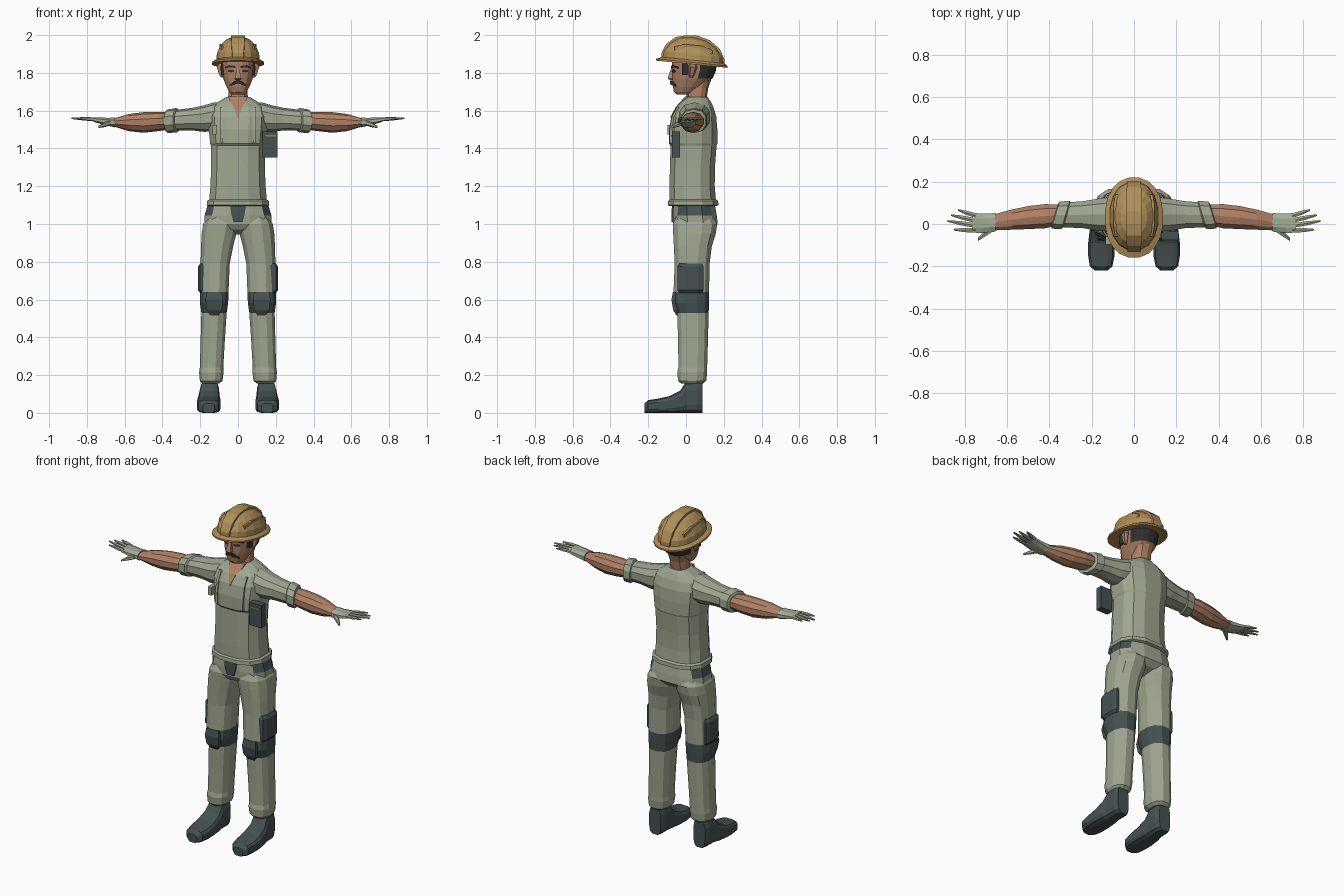
import bpy, bmesh, math
from mathutils import Vector

cube = bpy.data.objects.get("Cube")
if cube:
    bpy.data.objects.remove(cube, do_unlink=True)


def material(name, rgb):
    m = bpy.data.materials.new(name)
    m.use_nodes = True
    m.diffuse_color = (*rgb, 1)
    bsdf = next(n for n in m.node_tree.nodes if n.type == 'BSDF_PRINCIPLED')
    bsdf.inputs['Base Color'].default_value = (*rgb, 1)
    bsdf.inputs['Roughness'].default_value = 0.9
    return m


SAGE = material("sage cloth", (0.35, 0.385, 0.28))
GLOVE = material("glove cloth", (0.37, 0.41, 0.30))
DARK = material("dark slate", (0.062, 0.082, 0.083))
SKIN = material("skin", (0.43, 0.215, 0.13))
YELLOW = material("helmet ochre", (0.43, 0.275, 0.10))
HAIR = material("dark hair", (0.03, 0.03, 0.028))
ORANGE = material("orange trim", (0.40, 0.20, 0.04))


def loft(name, axis, rings, mats, n=12, p=2.4, side=1, warp=None, rule=None):
    """Skin rings (t, a0, a1, b0, b1) along an axis; a and b are the section's extents."""
    bm = bmesh.new()
    ang = [2 * math.pi * (i + 0.5) / n for i in range(n)]
    curve = lambda v: math.copysign(abs(v) ** (2 / p), v)
    unit = [(curve(math.cos(a)), curve(math.sin(a))) for a in ang]
    mx, my = max(u for u, _ in unit), max(v for _, v in unit)
    loops = []
    for t, a0, a1, b0, b1 in rings:
        loop = []
        for u, v in unit:
            a = (a0 + a1) / 2 + u / mx * (a1 - a0) / 2
            b = (b0 + b1) / 2 + v / my * (b1 - b0) / 2
            co = Vector({'x': (t, a, b), 'y': (a, t, b), 'z': (a, b, t)}[axis])
            if warp:
                co = warp(co)
            co.x *= side
            loop.append(bm.verts.new(co))
        loops.append(loop)
    for lo, hi in zip(loops, loops[1:]):
        for i in range(n):
            j = (i + 1) % n
            bm.faces.new((lo[i], lo[j], hi[j], hi[i]))
    bm.faces.new(loops[0])
    bm.faces.new(loops[-1])
    bmesh.ops.recalc_face_normals(bm, faces=bm.faces)
    if rule:
        bm.normal_update()
        for f in bm.faces:
            f.material_index = rule(f.calc_center_median(), f.normal)
    me = bpy.data.meshes.new(name)
    bm.to_mesh(me)
    bm.free()
    for m in (mats if isinstance(mats, list) else [mats]):
        me.materials.append(m)
    ob = bpy.data.objects.new(name, me)
    bpy.context.collection.objects.link(ob)
    return ob


def box(name, x0, x1, y0, y1, z0, z1, mat, side=1):
    return loft(name, 'z', [(z0, x0, x1, y0, y1), (z1, x0, x1, y0, y1)], mat, n=4, side=side)


def sym(rows):
    """Rings (z, half width, y0, y1) that are symmetric about x = 0."""
    return [(z, -w, w, y0, y1) for z, w, y0, y1 in rows]


# Shirt with a flared hem
loft("shirt", 'z', sym([
    (1.095, .155, -.085, .16), (1.10, .166, -.097, .172), (1.122, .163, -.095, .17),
    (1.13, .152, -.087, .158), (1.20, .146, -.088, .152), (1.30, .142, -.085, .153),
    (1.415, .143, -.082, .162), (1.425, .147, -.09, .166), (1.50, .155, -.09, .166),
    (1.57, .16, -.077, .16), (1.62, .145, -.05, .145), (1.65, .10, -.022, .13),
    (1.672, .062, .0, .115)]), SAGE, p=2.6)
# Open neckline and chest flap seams
loft("open_neckline", 'z', sym([(1.56, .002, -.083, -.07), (1.57, .006, -.081, -.07),
     (1.62, .022, -.054, -.04), (1.65, .042, -.027, -.01), (1.674, .05, -.006, .02)]), SKIN, n=4)
for s, nm in ((1, "left"), (-1, "right")):
    loft(nm + "_vest_strap", 'z', [(1.43, .078, .092, -.088, -.07), (1.50, .08, .094, -.087, -.07),
         (1.57, .08, .094, -.074, -.05), (1.62, .08, .094, -.047, -.02)], SAGE, n=4, side=s)

# Trousers: pelvis
loft("pelvis", 'z', sym([
    (.945, .05, .0, .08), (.97, .12, -.05, .14), (1.0, .178, -.068, .168),
    (1.045, .177, -.07, .163), (1.12, .155, -.065, .15)]), [SAGE, DARK], p=2.5,
    rule=lambda c, n: int(c.z > 1.045 and abs(n.x) > .6))
loft("fly_panel", 'z', sym([(1.01, .022, -.077, -.068), (1.05, .036, -.077, -.068),
     (1.11, .042, -.074, -.066)]), DARK, n=4)

# Head and neck
loft("neck", 'z', sym([(1.63, .062, .0, .115), (1.67, .052, .002, .11),
     (1.72, .05, .01, .118), (1.77, .055, .02, .135)]), SKIN, n=10)
loft("head", 'z', sym([
    (1.685, .034, -.048, .02), (1.70, .047, -.064, .05), (1.725, .06, -.069, .085),
    (1.77, .078, -.072, .14), (1.81, .086, -.072, .158), (1.85, .09, -.075, .163),
    (1.89, .09, -.07, .16)]), [SKIN, HAIR], n=16,
    rule=lambda c, n: int(c.y > .06 and c.z > 1.77))
loft("nose", 'z', sym([(1.762, .013, -.086, -.06), (1.77, .018, -.096, -.06),
     (1.785, .014, -.093, -.06), (1.825, .008, -.078, -.06)]), SKIN, n=4)
loft("moustache", 'x', [
    (-.045, -.058, -.035, 1.728, 1.738), (-.02, -.081, -.05, 1.738, 1.757),
    (0, -.086, -.05, 1.745, 1.76), (.02, -.081, -.05, 1.738, 1.757),
    (.045, -.058, -.035, 1.728, 1.738)], HAIR, n=4)
for s, nm in ((1, "left"), (-1, "right")):
    loft(nm + "_brow", 'x', [(.014, -.079, -.06, 1.826, 1.836), (.045, -.07, -.05, 1.829, 1.841),
         (.068, -.048, -.03, 1.824, 1.832)], HAIR, n=4, side=s)
    loft(nm + "_eye", 'x', [(.022, -.074, -.06, 1.805, 1.813), (.038, -.069, -.05, 1.803, 1.817),
         (.054, -.06, -.04, 1.806, 1.813)], HAIR, n=4, side=s)
    box(nm + "_sideburn", .07, .089, -.02, .014, 1.79, 1.85, HAIR, s)
    loft(nm + "_ear", 'z', [(1.775, .075, .09, .018, .035), (1.79, .075, .10, .015, .045),
         (1.83, .075, .112, .015, .06), (1.85, .075, .10, .02, .055)], SKIN, n=6, side=s)

# Helmet, tilted slightly back
tilt = lambda v: Vector((v.x, v.y, v.z - .1 * (v.y - .03)))
loft("helmet_dome", 'z', sym([
    (1.85, .115, -.127, .20), (1.90, .112, -.12, .195), (1.945, .092, -.09, .165),
    (1.975, .062, -.05, .12), (1.99, .03, -.01, .07)]), YELLOW, n=16, p=2.2, warp=tilt)
loft("helmet_brim", 'z', sym([
    (1.868, .117, -.128, .202), (1.856, .137, -.158, .219), (1.846, .137, -.158, .219),
    (1.850, .11, -.12, .19)]), YELLOW, n=20, p=2.2, warp=tilt)
loft("helmet_ridge", 'y', [
    (-.13, -.03, .03, 1.86, 1.89), (-.105, -.034, .034, 1.90, 1.939),
    (-.055, -.036, .036, 1.94, 1.981), (.0, -.036, .036, 1.96, 1.996),
    (.06, -.036, .036, 1.96, 2.0), (.125, -.036, .036, 1.94, 1.983),
    (.178, -.034, .034, 1.90, 1.943), (.204, -.03, .03, 1.86, 1.89)], YELLOW, n=4, warp=tilt)
for s, nm in ((1, "left"), (-1, "right")):
    loft(nm + "_helmet_rib", 'y', [(-.06, .076, .088, 1.91, 1.93), (-.01, .082, .097, 1.92, 1.948),
         (.09, .082, .097, 1.92, 1.948), (.14, .076, .088, 1.91, 1.93)], YELLOW, n=4, side=s, warp=tilt)

# Arms, hands, legs and boots on both sides
slant = lambda v: Vector((v.x - .3 * (v.y - .04), v.y, v.z))
fingers = [("little", .04, .832, .066), ("ring", .017, .866, .042),
           ("middle", -.007, .882, .014), ("index", -.03, .852, -.027)]
for s, nm in ((1, "left"), (-1, "right")):
    loft(nm + "_sleeve", 'x', [
        (.08, -.01, .11, 1.52, 1.645), (.13, -.035, .125, 1.49, 1.643), (.18, -.03, .118, 1.488, 1.628),
        (.24, -.02, .108, 1.495, 1.615), (.34, -.015, .10, 1.495, 1.603)], SAGE, n=10, side=s)
    loft(nm + "_sleeve_cuff", 'x', [
        (.318, -.012, .098, 1.495, 1.605), (.325, -.024, .11, 1.484, 1.614),
        (.372, -.022, .106, 1.482, 1.607), (.376, -.01, .095, 1.495, 1.596)],
        SAGE, n=10, side=s, warp=slant)
    loft(nm + "_forearm", 'x', [
        (.33, .0, .09, 1.505, 1.59), (.42, -.02, .094, 1.492, 1.594), (.50, -.024, .085, 1.483, 1.592),
        (.58, -.027, .068, 1.492, 1.582), (.66, -.03, .046, 1.517, 1.558), (.69, -.028, .04, 1.522, 1.556)],
        SKIN, n=10, p=2.1, side=s)
    loft(nm + "_glove", 'x', [
        (.655, -.036, .052, 1.512, 1.564), (.68, -.038, .05, 1.518, 1.562),
        (.72, -.042, .05, 1.528, 1.563), (.765, -.041, .052, 1.541, 1.565)], GLOVE, n=8, side=s)
    for fn, y, tx, ty in fingers:
        mx, my = (.755 + tx) / 2, (y + ty) / 2
        loft(f"{nm}_{fn}_finger", 'x', [
            (.75, y - .011, y + .011, 1.543, 1.563), (mx, my - .010, my + .010, 1.548, 1.566),
            (tx, ty - .004, ty + .004, 1.556, 1.563)], GLOVE, n=6, side=s)
    loft(nm + "_thumb", 'x', [
        (.675, -.04, -.01, 1.522, 1.55), (.705, -.06, -.03, 1.513, 1.54),
        (.738, -.08, -.066, 1.508, 1.52)], GLOVE, n=6, side=s)

    loft(nm + "_trouser_leg", 'z', [
        (.155, .10, .19, -.025, .09), (.17, .082, .202, -.042, .107), (.215, .076, .206, -.046, .112),
        (.24, .078, .202, -.04, .112), (.38, .07, .198, -.042, .116), (.53, .06, .194, -.046, .12),
        (.585, .052, .202, -.07, .122), (.64, .05, .2, -.066, .122), (.79, .044, .198, -.06, .125),
        (.88, .026, .196, -.064, .136), (.95, .008, .192, -.068, .158), (1.0, .0, .184, -.07, .165),
        (1.04, .02, .16, -.05, .14)], [SAGE, DARK], n=12, side=s,
        rule=lambda c, n: int(.53 < c.z < .64))
    front = -.045 if s > 0 else -.03
    loft(nm + "_thigh_pad", 'z', [
        (.635, .155, .20, front + .01, .085), (.65, .155, .211, front, .092),
        (.775, .15, .211, front, .092), (.792, .15, .20, front + .01, .085)], DARK, n=8, p=4, side=s)
    loft(nm + "_knee_pad", 'z', [
        (.515, .105, .145, -.05, -.03), (.545, .085, .165, -.068, -.03),
        (.60, .08, .172, -.077, -.03), (.64, .085, .165, -.069, -.03)], DARK, n=4, side=s)
    loft(nm + "_boot", 'y', [
        (-.22, .125, .185, 0, .05), (-.20, .102, .209, 0, .068), (-.15, .092, .217, 0, .075),
        (-.09, .092, .217, 0, .088), (-.03, .097, .21, 0, .118), (.0, .10, .202, 0, .165),
        (.06, .10, .2, 0, .17), (.087, .112, .188, 0, .165)], DARK, n=12, p=3.6, side=s)

# Chest equipment
box("radio_pouch", .13, .21, -.075, -.033, 1.352, 1.49, DARK)
box("radio_pouch_trim", .145, .20, -.079, -.074, 1.462, 1.47, ORANGE)
box("chest_clip", .11, .135, -.098, -.06, 1.475, 1.525, SAGE, -1)
